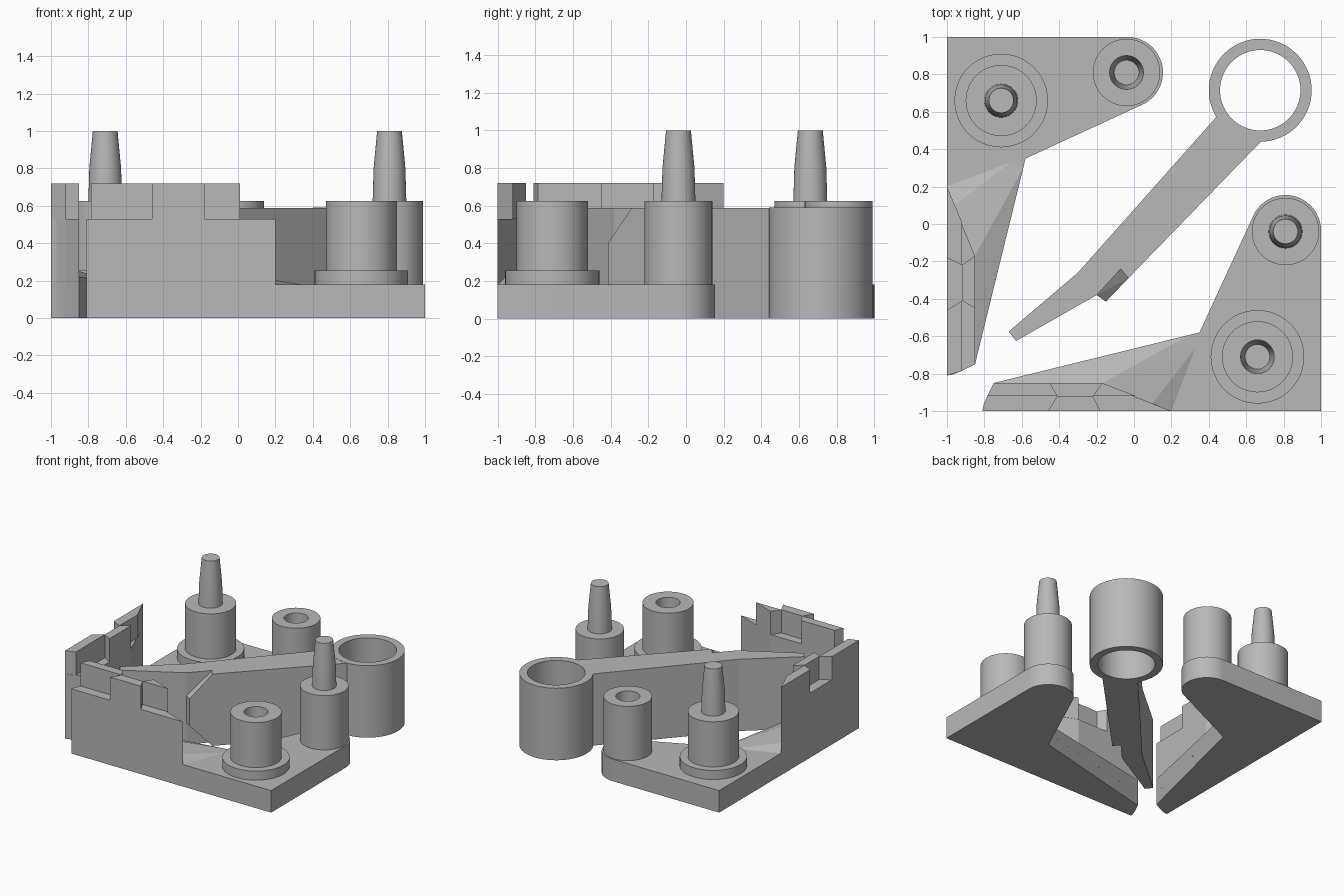
import bpy, bmesh, math
from mathutils import Vector

cube = bpy.data.objects.get("Cube")
if cube:
    bpy.data.objects.remove(cube, do_unlink=True)

grey = bpy.data.materials.new("plain grey")
grey.use_nodes = True
grey.diffuse_color = (0.48, 0.48, 0.48, 1)
grey.node_tree.nodes["Principled BSDF"].inputs["Base Color"].default_value = (0.48, 0.48, 0.48, 1)


def finish(bm, name, smooth=False):
    bmesh.ops.remove_doubles(bm, verts=bm.verts, dist=0.0005)
    bmesh.ops.recalc_face_normals(bm, faces=bm.faces)
    mesh = bpy.data.meshes.new(name)
    bm.to_mesh(mesh)
    bm.free()
    mesh.materials.append(grey)
    obj = bpy.data.objects.new(name, mesh)
    bpy.context.collection.objects.link(obj)
    if smooth:
        bpy.ops.object.select_all(action='DESELECT')
        bpy.context.view_layer.objects.active = obj
        obj.select_set(True)
        bpy.ops.object.shade_smooth_by_angle(angle=math.radians(25))
    return obj


def add_prism(bm, outline, z0, z1):
    face = bm.faces.new([bm.verts.new((x, y, z0)) for x, y in outline])
    ext = bmesh.ops.extrude_face_region(bm, geom=[face], use_keep_orig=True)
    top = [v for v in ext["geom"] if isinstance(v, bmesh.types.BMVert)]
    bmesh.ops.translate(bm, verts=top, vec=(0, 0, z1 - z0))


def prism(name, outlines, z0, z1, smooth=False):
    bm = bmesh.new()
    for outline in outlines:
        add_prism(bm, outline, z0, z1)
    return finish(bm, name, smooth)


def hull(name, points):
    bm = bmesh.new()
    verts = [bm.verts.new(p) for p in points]
    bmesh.ops.convex_hull(bm, input=verts)
    return finish(bm, name)


def lathe(name, centre, profile, steps=48):
    bm = bmesh.new()
    cx, cy = centre
    verts = [bm.verts.new((cx + r, cy, z)) for r, z in profile]
    edges = [bm.edges.new(pair) for pair in zip(verts, verts[1:])]
    bmesh.ops.spin(bm, geom=verts + edges, cent=(cx, cy, 0), axis=(0, 0, 1),
                   angle=math.tau, steps=steps)
    return finish(bm, name, True)


def arc(cx, cy, r, a0, a1, n):
    angles = [math.radians(a0 + (a1 - a0) * i / n) for i in range(n + 1)]
    return [(cx + r * math.cos(a), cy + r * math.sin(a)) for a in angles]


# Post tops: a tapered pin or a matching blind socket
PIN = [(0.09, 0.625), (0.085, 0.80), (0.066, 1.0), (0, 1.0)]
SOCKET = [(0.09, 0.625), (0.085, 0.45), (0.066, 0.25), (0, 0.25)]

TIP = [(-0.75, -0.85), (-0.785, -0.92), (-0.805, -0.97), (-0.81, -1)]
WALL = [(0.2, -1), (0.01, -0.925), (-0.17, -0.85)] + TIP
PLATE = [(1, -1)] + arc(0.81, -0.035, 0.19, 0, 150, 20) + [(0.35, -0.58)] + TIP

# Interlocking wall tops: each bracket fills what the other leaves open
TOPS_FRONT = [
    [(-0.46, -1), (-0.18, -1), (-0.22, -0.92), (-0.41, -0.92)],
    [(-0.785, -0.92), (-0.41, -0.92), (-0.45, -0.85), (-0.75, -0.85)],
    [(-0.22, -0.92), (0.01, -0.92), (-0.17, -0.85)],
]
TOPS_SIDE = [
    [(-0.81, -1), (-0.46, -1), (-0.41, -0.92), (-0.785, -0.92)],
    [(-0.18, -1), (0.2, -1), (0.01, -0.92), (-0.22, -0.92)],
    [(-0.41, -0.92), (-0.22, -0.92), (-0.17, -0.85), (-0.45, -0.85)],
]


def bracket(prefix, place, tops, corner_end, lobe_end):
    def put(outline):
        return [place(*p) for p in outline]

    prism(prefix + "_base_plate", [put(PLATE)], 0, 0.18, True)
    prism(prefix + "_wall", [put(WALL)], 0, 0.53)
    prism(prefix + "_wall_tabs", [put(t) for t in tops], 0.53, 0.72)
    # Low ramp between plate and wall
    ramp = [(0.2, -1, 0.18), (0.33, -0.66, 0.18), (0.3, -0.592, 0.18),
            (-0.75, -0.85, 0.22), (-0.17, -0.85, 0.25), (0.1, -0.96, 0.22)]
    hull(prefix + "_ramp", [(*place(x, y), h) for x, y, z in ramp for h in (0.1, z)])
    # Flanged corner post and plain lobe post
    lathe(prefix + "_corner_post", place(0.66, -0.71),
          [(0, 0.18), (0.25, 0.18), (0.25, 0.255), (0.19, 0.255), (0.19, 0.625)] + corner_end)
    lathe(prefix + "_lobe_post", place(0.81, -0.04),
          [(0, 0.17), (0.18, 0.17), (0.18, 0.625)] + lobe_end)


# The side bracket is the front one mirrored across the diagonal
bracket("front", lambda x, y: (x, y), TOPS_FRONT, SOCKET, PIN)
bracket("side", lambda x, y: (y, x), TOPS_SIDE, PIN, SOCKET)

# Lever: open ring, bent arm and side fin
RING = (0.675, 0.715)
lathe("lever_ring", RING,
      [(0.215, 0), (0.275, 0), (0.275, 0.59), (0.215, 0.59), (0.215, 0)], 64)
arm = arc(*RING, 0.255, 212, 271, 8) + [
    (0.68, 0.442), (-0.03, -0.29), (-0.07, -0.24), (-0.2, -0.38),
    (-0.63, -0.625), (-0.67, -0.575), (-0.3, -0.26), (0.44, 0.572)]
prism("lever_arm", [arm], 0, 0.588)
hull("lever_fin", [(x, y, z) for x, y, zs in (
    (-0.07, -0.24, (0, 0.585)), (-0.03, -0.29, (0, 0.585)),
    (-0.15, -0.415, (0.18, 0.4)), (-0.2, -0.38, (0.18, 0.4))) for z in zs])
